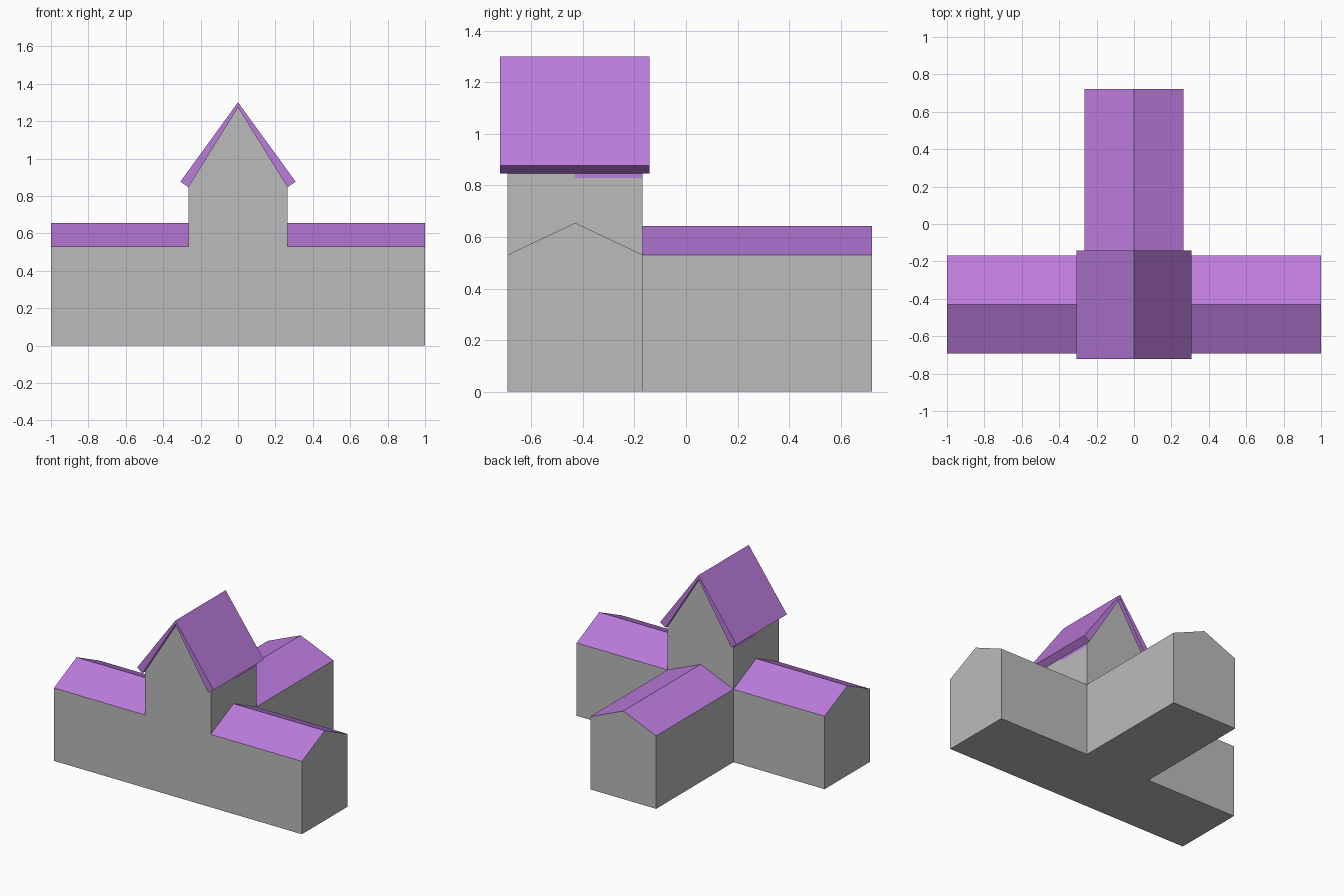
import bpy, bmesh

if "Cube" in bpy.data.objects:
    bpy.data.objects.remove(bpy.data.objects["Cube"])

W, X = 0.265, 1.0                       # half width of tower and back wing, half length
YF, YR, YB, YE = -0.692, -0.43, -0.168, 0.722  # front, side ridge, tower back, rear end
EAVE, RIDGE, REAR_RIDGE = 0.531, 0.655, 0.642
TE, TA, STRIP = 0.847, 1.273, 0.828     # tower eave, tower apex, eave strip bottom

purple = bpy.data.materials.new("purple_roof")
purple.diffuse_color = (0.50, 0.20, 0.72, 1)
purple.use_nodes = True
purple.node_tree.nodes["Principled BSDF"].inputs["Base Color"].default_value = purple.diffuse_color
grey = bpy.data.materials.new("grey_wall")
grey.diffuse_color = (0.5, 0.5, 0.5, 1)
grey.use_nodes = True
grey.node_tree.nodes["Principled BSDF"].inputs["Base Color"].default_value = grey.diffuse_color


def flip(points):
    return [(-x, y, z) for x, y, z in reversed(points)]


def make(name, faces, materials):
    bm = bmesh.new()
    for points, mat in faces:
        bm.faces.new([bm.verts.new(p) for p in points]).material_index = mat
    bmesh.ops.remove_doubles(bm, verts=bm.verts, dist=1e-4)
    bmesh.ops.recalc_face_normals(bm, faces=bm.faces)
    mesh = bpy.data.meshes.new(name)
    bm.to_mesh(mesh)
    bm.free()
    for m in materials:
        mesh.materials.append(m)
    obj = bpy.data.objects.new(name, mesh)
    bpy.context.collection.objects.link(obj)


# Outlines that span both sides of the building
front = [(X, YF, 0), (X, YF, EAVE), (W, YF, EAVE), (W, YF, TE), (0, YF, TA)]
floor = [(X, YF, 0), (X, YB, 0), (W, YB, 0), (W, YE, 0)]
rear_end = [(W, YE, 0), (W, YE, EAVE), (0, YE, REAR_RIDGE)]
tower_back = [(0, YB, REAR_RIDGE), (W, YB, EAVE), (W, YB, STRIP), (W, YB, TE), (0, YB, TA)]
faces = [(front + flip(front)[1:], 0),
         (floor + flip(floor), 0),
         (rear_end + flip(rear_end)[1:], 0),
         (tower_back + flip(tower_back)[1:-1], 0)]

# Faces repeated on the left and right
half = [
    # side wing end, back wall and roof slopes
    ([(X, YF, 0), (X, YB, 0), (X, YB, EAVE), (X, YR, RIDGE), (X, YF, EAVE)], 0),
    ([(W, YB, 0), (X, YB, 0), (X, YB, EAVE), (W, YB, EAVE)], 0),
    ([(W, YF, EAVE), (X, YF, EAVE), (X, YR, RIDGE), (W, YR, RIDGE)], 1),
    ([(W, YB, EAVE), (X, YB, EAVE), (X, YR, RIDGE), (W, YR, RIDGE)], 1),
    # rear wing wall and roof slope
    ([(W, YB, 0), (W, YE, 0), (W, YE, EAVE), (W, YB, EAVE)], 0),
    ([(W, YB, EAVE), (W, YE, EAVE), (0, YE, REAR_RIDGE), (0, YB, REAR_RIDGE)], 1),
    # tower side wall above the wing roof, with the coloured eave strip
    ([(W, YF, EAVE), (W, YR, RIDGE), (W, YB, EAVE), (W, YB, STRIP),
      (W, YR, STRIP), (W, YR, TE), (W, YF, TE)], 0),
    ([(W, YR, STRIP), (W, YB, STRIP), (W, YB, TE), (W, YR, TE)], 1),
]
for points, mat in half:
    faces += [(points, mat), (flip(points), mat)]
make("house_body", faces, [grey, purple])

# Overhanging tower roof: tapered inverted V profile, extruded along y
profile = [(0, 1.301), (0.308, 0.877), (W, TE), (0, TA), (-W, TE), (-0.308, 0.877)]
y0, y1 = -0.722, -0.142
roof = [([(x, y, z) for x, z in profile], 0) for y in (y0, y1)]
for (xa, za), (xb, zb) in zip(profile, profile[1:] + profile[:1]):
    roof.append(([(xa, y0, za), (xb, y0, zb), (xb, y1, zb), (xa, y1, za)], 0))
make("tower_roof", roof, [purple])
